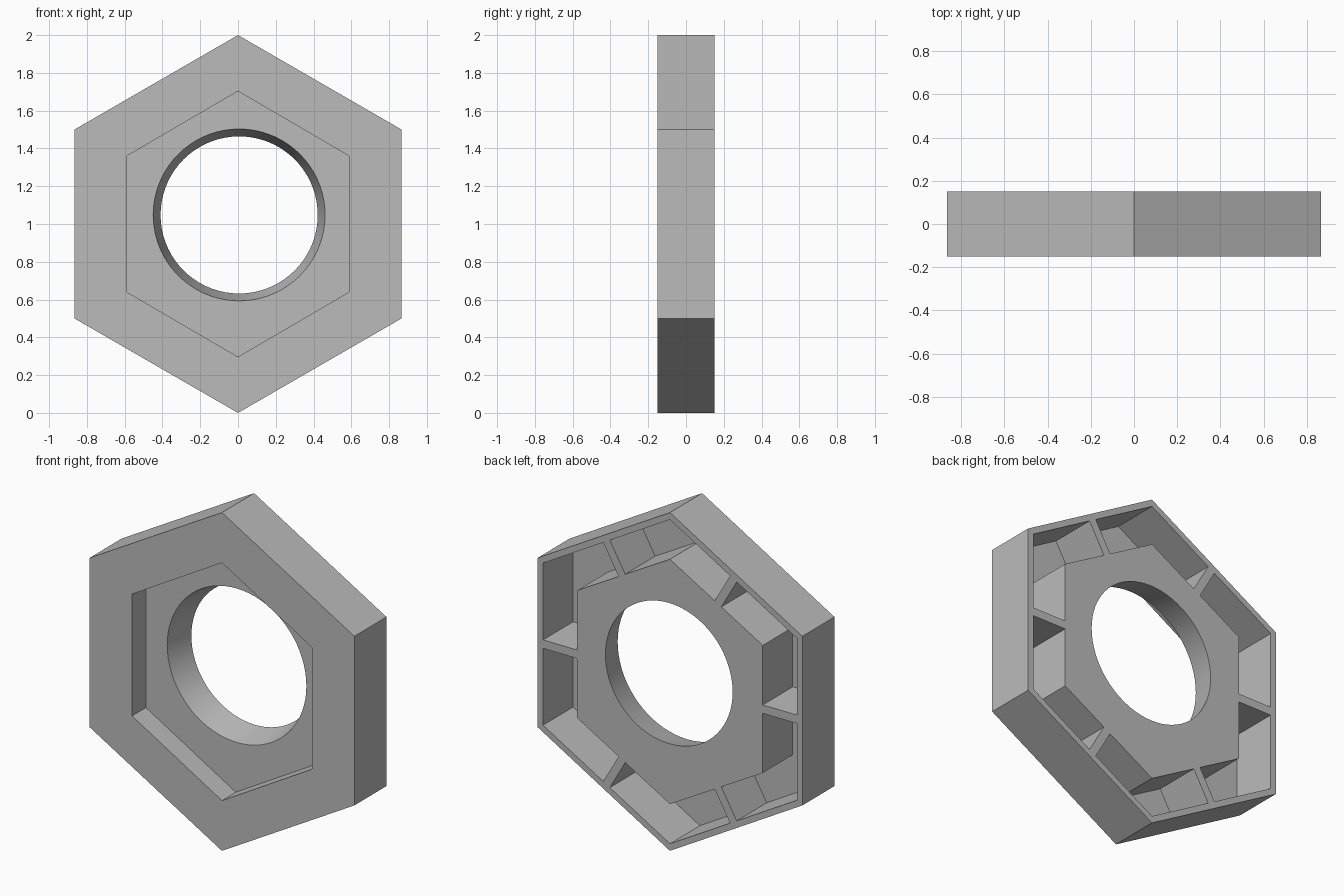
import bpy, bmesh, math
from mathutils import Matrix, Vector

default = bpy.data.objects.get("Cube")
if default:
    bpy.data.objects.remove(default)

grey = bpy.data.materials.new("plain grey")
grey.use_nodes = True
colour = (0.5, 0.5, 0.5, 1)
grey.diffuse_color = colour
grey.node_tree.nodes["Principled BSDF"].inputs["Base Color"].default_value = colour

FRONT, BACK = -0.15, 0.15
FLOOR = -0.02        # floor of the front recess
SKIN = -0.13         # floor of the rear pockets
CENTRE = 1.0


def finish(bm, name):
    bmesh.ops.recalc_face_normals(bm, faces=bm.faces)
    mesh = bpy.data.meshes.new(name)
    bm.to_mesh(mesh)
    bm.free()
    mesh.materials.append(grey)
    obj = bpy.data.objects.new(name, mesh)
    bpy.context.collection.objects.link(obj)
    return obj


def hexagon(apex, half_width, half_side):
    """Pointed-top hexagon outline around the centre."""
    h, s = half_width, half_side
    return [(0, apex), (h, s), (h, -s), (0, -apex), (-h, -s), (-h, s)]


def circle(radius, n=72):
    return [(0.006 + radius * math.sin(2 * math.pi * i / n),
             0.048 + radius * math.cos(2 * math.pi * i / n)) for i in range(n)]


outer = hexagon(1, 0.866, 0.5)
rim = hexagon(0.958, 0.83, 0.479)
boss = hexagon(0.724, 0.607, 0.377)
recess = hexagon(0.703, 0.588, 0.36)

# Body: a closed chain of outlines, from the front edge round through the hole
bm = bmesh.new()
chain = [(outer, FRONT), (outer, BACK), (rim, BACK), (rim, SKIN),
         (boss, SKIN), (boss, BACK), (circle(0.416), BACK),
         (circle(0.455), FLOOR), (recess, FLOOR), (recess, FRONT)]
loops = []
for outline, y in chain:
    verts = [bm.verts.new((x, y, CENTRE + z)) for x, z in outline]
    edges = [bm.edges.new((v, verts[i - 1])) for i, v in enumerate(verts)]
    loops.append((verts, edges))
for i, (verts, edges) in enumerate(loops):
    other, other_edges = loops[(i + 1) % len(loops)]
    if len(verts) == len(other):
        for k in range(len(verts)):
            bm.faces.new((verts[k - 1], verts[k], other[k], other[k - 1]))
    else:
        bmesh.ops.triangle_fill(bm, use_beauty=True, edges=edges + other_edges,
                                normal=Vector((0, 1, 0)))
body = finish(bm, "nut_body")
bpy.ops.object.select_all(action='DESELECT')
body.select_set(True)
bpy.context.view_layer.objects.active = body
bpy.ops.object.shade_smooth_by_angle(angle=math.radians(30))

# Ribs: one across the rear pocket at the middle of each side
for i in range(6):
    inner, end = (0.6 if i % 3 == 0 else 0.62), 0.84
    bm = bmesh.new()
    size = Matrix.Diagonal((end - inner, BACK - SKIN + 0.01, 0.05, 1))
    place = Matrix.Translation(((inner + end) / 2, (BACK + SKIN - 0.01) / 2, 0))
    turn = Matrix.Rotation(math.radians(60 * i), 4, 'Y')
    bmesh.ops.create_cube(bm, size=1, matrix=Matrix.Translation((0, 0, CENTRE)) @ turn @ place @ size)
    finish(bm, "rib_%d" % (i + 1))
